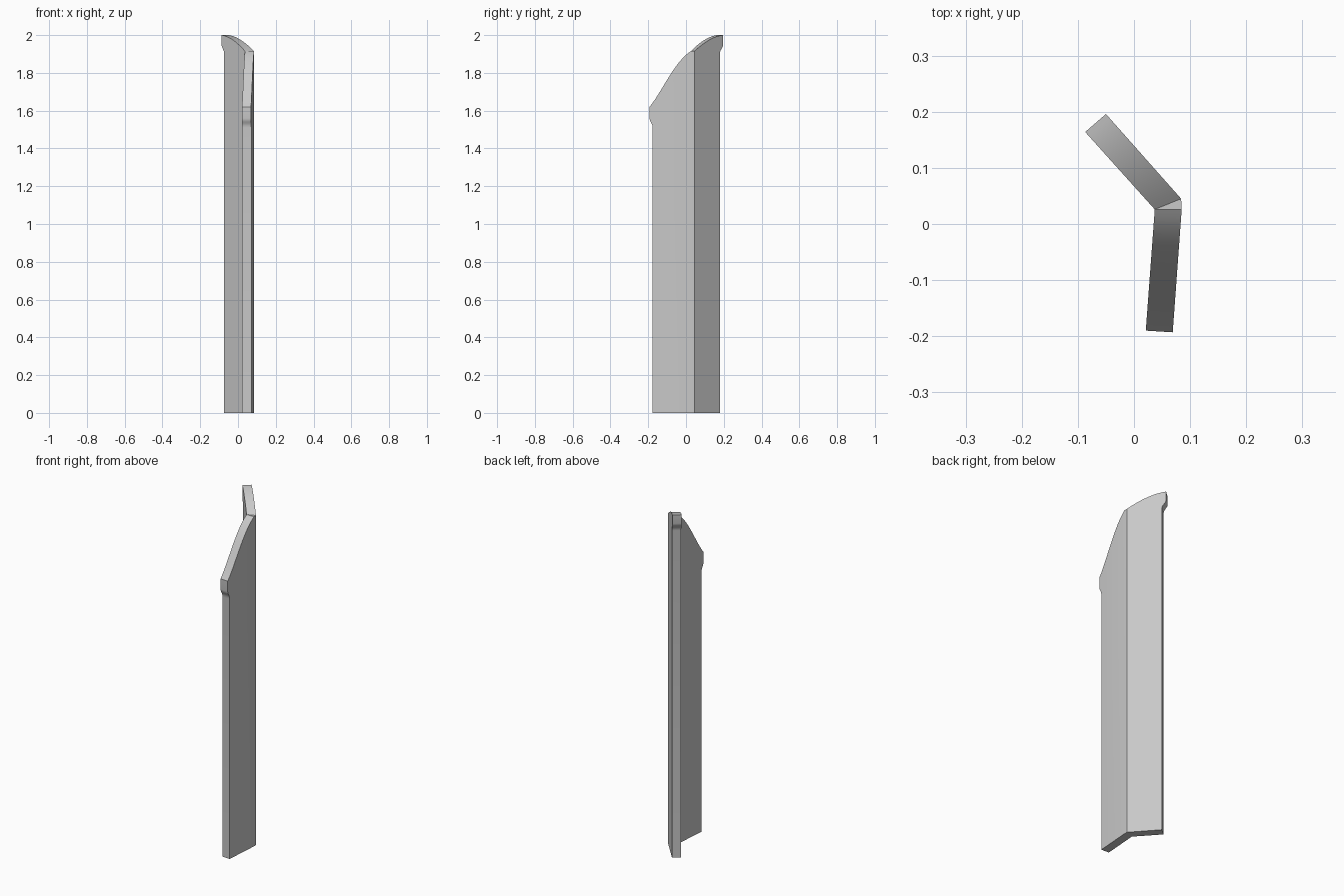
import bpy, bmesh, math
from mathutils import Vector
from mathutils.geometry import interpolate_bezier

cube = bpy.data.objects.get("Cube")
if cube:
    bpy.data.objects.remove(cube)

grey = bpy.data.materials.new("plain_grey")
grey.use_nodes = True
colour = (0.58, 0.58, 0.58, 1)
grey.diffuse_color = colour
grey.node_tree.nodes["Principled BSDF"].inputs["Base Color"].default_value = colour

# Plan points of the bend
INNER = Vector((0.037, 0.026))
OUTER_FRONT = Vector((0.085, 0.026))
OUTER_BACK = Vector((0.084, 0.045))
BEND_TOP = 1.915


def curve(a, b, c, d, n):
    pts = interpolate_bezier(*[Vector((p[0], 0, p[1])) for p in (a, b, c, d)], n)
    return [(p.x, p.z) for p in pts]


def add_leaf(bm, profile, inner, outer):
    """Thick panel: profile of (fraction along the arm, height) between two plan lines."""
    def ring(line):
        start, end = line
        return [bm.verts.new((*start.lerp(end, t), z)) for t, z in profile]
    a, b = ring(inner), ring(outer)
    bm.faces.new(a)
    bm.faces.new(b[::-1])
    # The last profile edge lies in the bend and stays open
    for i in range(len(profile) - 1):
        bm.faces.new((a[i], b[i], b[i + 1], a[i + 1]))


def leaf_profile(top, tip_low, foot_t, foot_z):
    tip = (1, tip_low)
    lip = curve(tip, (1, tip_low - 0.02), (foot_t, foot_z + 0.025), (foot_t, foot_z), 7)
    return top + lip + [(foot_t, 0), (0, 0)]


bm = bmesh.new()

# Front leaf, falling in an S curve to its tip
front_top = curve((0, BEND_TOP), (0.4, 1.86), (0.7, 1.70), (1, 1.62), 18)
add_leaf(bm, leaf_profile(front_top, 1.56, 0.926, 1.51),
         (INNER, Vector((0.021, -0.19))), (OUTER_FRONT, Vector((0.069, -0.193))))

# Back leaf, rising to the highest point
back_top = curve((0, BEND_TOP), (0.35, 1.965), (0.7, 1.995), (1, 2.0), 18)
add_leaf(bm, leaf_profile(back_top, 1.95, 0.89, 1.90),
         (INNER, Vector((-0.087, 0.164))), (OUTER_BACK, Vector((-0.05, 0.196))))

# Wedge closing the bend
low, high = [[bm.verts.new((*p, z)) for p in (INNER, OUTER_FRONT, OUTER_BACK)]
             for z in (0, BEND_TOP)]
bm.faces.new(low[::-1])
bm.faces.new(high)
bm.faces.new((low[1], low[2], high[2], high[1]))

bmesh.ops.remove_doubles(bm, verts=bm.verts, dist=0.0005)
bmesh.ops.recalc_face_normals(bm, faces=bm.faces)
mesh = bpy.data.meshes.new("bent_panel")
bm.to_mesh(mesh)
bm.free()
mesh.materials.append(grey)

panel = bpy.data.objects.new("bent_panel", mesh)
bpy.context.collection.objects.link(panel)
bpy.ops.object.select_all(action='DESELECT')
panel.select_set(True)
bpy.context.view_layer.objects.active = panel
bpy.ops.object.shade_smooth_by_angle(angle=math.radians(30))
